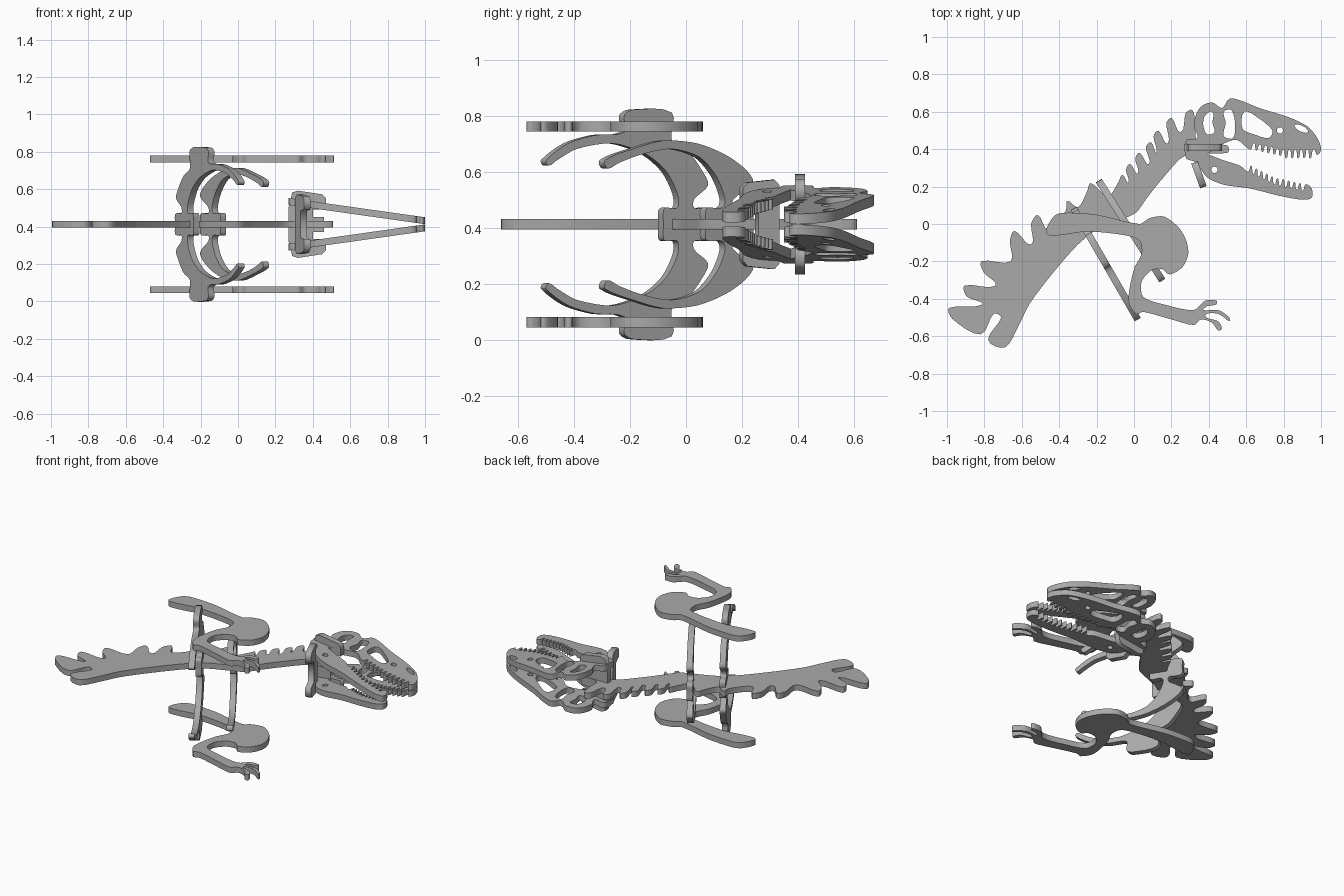
import bpy
import math
from mathutils import Matrix, Vector

if "Cube" in bpy.data.objects:
    bpy.data.objects.remove(bpy.data.objects["Cube"], do_unlink=True)

UNIT = 0.01          # outlines are written in hundredths
MIDDLE = 0.4125      # height of the mirror plane
THICK = 0.037        # sheet thickness

grey = bpy.data.materials.new("plain_grey")
grey.use_nodes = True
colour = (0.4, 0.4, 0.4, 1)
grey.diffuse_color = colour
grey.node_tree.nodes["Principled BSDF"].inputs["Base Color"].default_value = colour


def rounded(points, steps=4, pull=0.4):
    """Closed smooth outline through the given points."""
    pts = [Vector(p) for p in points]
    count = len(pts)
    result = []
    for i in range(count):
        a, b, c, d = (pts[(i + k) % count] for k in (-1, 0, 1, 2))
        reach = (c - b).length
        start = (c - a).normalized() * reach * pull * 2
        end = (d - b).normalized() * reach * pull * 2
        for s in range(steps):
            t = s / steps
            result.append(b * (2 * t**3 - 3 * t**2 + 1) + c * (3 * t**2 - 2 * t**3)
                          + start * (t**3 - 2 * t**2 + t) + end * (t**3 - t**2))
    return result


def plate(name, outline, matrix, holes=(), smooth=True):
    """Cut sheet with holes, placed by a matrix."""
    curve = bpy.data.curves.new(name, "CURVE")
    curve.dimensions = "2D"
    curve.fill_mode = "BOTH"
    curve.extrude = THICK / 2
    for loop in [outline, *holes]:
        loop = rounded(loop) if smooth else [Vector(p) for p in loop]
        spline = curve.splines.new("POLY")
        spline.points.add(len(loop) - 1)
        for point, co in zip(spline.points, loop):
            point.co = (co.x * UNIT, co.y * UNIT, 0, 1)
        spline.use_cyclic_u = True
    helper = bpy.data.objects.new(name + "_helper", curve)
    bpy.context.collection.objects.link(helper)
    graph = bpy.context.evaluated_depsgraph_get()
    mesh = bpy.data.meshes.new_from_object(helper.evaluated_get(graph))
    bpy.data.objects.remove(helper, do_unlink=True)
    mesh.transform(matrix)
    mesh.materials.clear()
    mesh.materials.append(grey)
    obj = bpy.data.objects.new(name, mesh)
    bpy.context.collection.objects.link(obj)
    return obj


def level(z):
    return Matrix.Translation((0, 0, z))


def mirrored(half):
    """Close a half outline by reflecting it across its own axis."""
    return half + [(x, -y) for x, y in reversed(half[1:-1])]


def teeth(start, end, count, height):
    """Zigzag row from start to end, tips offset by height."""
    a, b = Vector(start), Vector(end)
    row = []
    for i in range(count):
        row.append(tuple(a.lerp(b, i / count)))
        tip = a.lerp(b, (i + 0.6) / count)
        row.append((tip.x, tip.y + height))
    return row


def spikes(tips, valleys, width):
    """Blunt back spikes, each followed by its valley."""
    row = []
    for tip, valley in zip(tips, valleys):
        along = (Vector(valley) - Vector(tip)).normalized()
        side = Vector((-along.y, along.x)) * width / 2
        blunt = Vector(tip) + along
        row += [tuple(blunt - side), tuple(blunt + side), valley]
    return row


def disc(x, y, radius):
    return [(x + radius * math.cos(k * math.pi / 3),
             y + radius * math.sin(k * math.pi / 3)) for k in range(6)]


# Spine: slotted tail end, back spikes, neck tongue and belly edge
tail_end = [(-69, -66), (-78, -62), (-71, -50), (-75, -48), (-82, -59)]
tail = spikes(
    [(-99, -48), (-91, -36), (-82, -23), (-66, -6), (-54, 3)],
    [(-81, -43), (-74, -33), (-66, -20), (-55, -11), (-46, -3)], 6)
back = spikes(
    [(-37, 10), (-25, 20)],
    [(-30, 9), (-14, 15)], 5)
neck = spikes(
    [(-8, 25), (-4, 31), (1, 37), (7, 43), (11, 49), (18, 56), (29, 61)],
    [(-3, 22), (2, 27), (8, 32), (12, 38), (18, 43), (25, 49), (33, 52)], 4)
belly = [(34, 44), (50, 42), (50, 38), (28, 37), (15, 24), (7, 14), (1, 6),
         (-8, 2), (-20, -3), (-30, -11), (-39, -21), (-48, -32), (-56, -43),
         (-62, -55)]
plate("spine", tail_end + tail + back + neck + belly, level(MIDDLE))

# Ribs: each a double hoop standing on a slanted line across the spine
rear_half = [(8, 0), (8, 5), (6, 6), (2, 6), (2, 9), (7, 14), (5, 19),
             (0, 26), (-6, 30), (-6, 40), (-20, 41), (-23, 39), (-23, 33),
             (-33, 32), (-43, 29), (-51, 23), (-50, 21), (-47, 23),
             (-40, 27), (-27, 29), (-15, 25), (-8, 19), (-4, 11), (-4, 6),
             (-8, 6), (-9, 5), (-9, 0)]
front_half = [(23, 0), (23, 5), (21, 6), (16, 6), (16, 9), (23, 15), (20, 20),
              (13, 25), (3, 29), (-9, 30), (-20, 27), (-30, 23), (-29, 20),
              (-25, 22), (-17, 25), (-6, 27), (4, 24), (10, 17), (13, 9),
              (12, 6), (7, 6), (6, 5), (6, 0)]
for name, half, x, degrees in (("rear_rib", rear_half, -0.275, 60),
                               ("front_rib", front_half, -0.041, 57.5)):
    angle = math.radians(degrees)
    slant = 1 / math.tan(angle)
    place = Matrix(((-slant, 0, math.sin(angle), x),
                    (1, 0, math.cos(angle), 0),
                    (0, 1, 0, MIDDLE),
                    (0, 0, 0, 1)))
    plate(name, mirrored(half), place)

# Arm: shoulder blade, round shoulder lobe, forearm and clawed hand
shoulder = [(-47, -5), (-43, 4), (-38, 6), (-20, 5), (3, 0), (8, 3), (16, 4),
            (24, -2), (28, -9), (29, -16), (26, -23), (19, -27), (15, -24),
            (9, -25), (4, -31), (5, -39)]
hand = [(16, -43), (32, -46), (38, -41), (44, -41), (44, -43), (39, -44),
        (37, -46), (45, -46), (51, -50), (51, -52), (45, -48), (38, -49),
        (45, -52), (47, -56), (45, -57), (42, -53), (36, -51), (32, -54)]
elbow = [(20, -51), (5, -47), (1, -48), (-3, -41), (0, -24), (4, -16),
         (3, -9), (-5, -6), (-25, -4), (-40, -6)]

# Skull half
skull = [(28, 37), (28, 45), (34, 46), (32, 52), (33, 58), (36, 63), (42, 65),
         (47, 62), (51, 67), (57, 66), (67, 62), (83, 57), (93, 52), (98, 46),
         (100, 40), (98, 37)]
skull += teeth((96, 40), (80, 40), 5, -5) + teeth((80, 40), (61, 44), 6, -4)
skull += [(55, 45), (48, 43), (43, 40), (38, 37)]
skull_holes = [
    [(38, 58), (42, 60), (42, 54), (43, 49), (39, 48), (37, 53)],
    [(48, 60), (52, 61), (54, 54), (53, 46), (48, 47), (49, 54)],
    [(59, 60), (66, 57), (74, 50), (72, 46), (64, 48), (58, 51)],
    disc(78, 50, 1.7),
    [(86, 53), (91, 52), (93, 49), (88, 50)]]

# Lower jaw half
jaw = [(28, 35), (28, 39), (37, 38), (48, 34), (57, 31)]
jaw += teeth((61, 28), (75, 21), 5, 4) + teeth((75, 21), (93, 17), 6, 4)
jaw += [(95, 19), (95, 14), (90, 13), (78, 15), (62, 19), (48, 21), (39, 25),
        (33, 33)]

for side, sign in (("left", 1), ("right", -1)):
    plate(side + "_arm", shoulder + hand + elbow, level(MIDDLE + sign * 0.35))
    # Head halves meet towards the snout
    lean = Matrix.Identity(4)
    lean[2][0] = -0.141 * sign
    lean[2][3] = MIDDLE + sign * 0.16
    plate(side + "_skull", skull, lean, skull_holes)
    plate(side + "_jaw", jaw, lean, [disc(43, 29, 1.7)])

# Cross pieces that hold the head halves on the neck
upright = Matrix(((1, 0, 0, 0), (0, 0, 1, 0.408), (0, 1, 0, MIDDLE), (0, 0, 0, 1)))
skull_yoke = [(27, 0), (27, 9), (29, 17), (32, 18), (45, 16), (47, 14),
              (47, 8), (40, 8), (40, 4), (46, 4), (46, 0)]
plate("skull_yoke", mirrored(skull_yoke), upright, smooth=False)

tilt = math.radians(-70)
along = (math.cos(tilt), math.sin(tilt))
jaw_place = Matrix(((along[0], 0, -along[1], 0.33),
                    (along[1], 0, along[0], 0.31),
                    (0, 1, 0, MIDDLE), (0, 0, 0, 1)))
jaw_yoke = [(-2, 0), (-2, 14), (0, 16), (10, 15), (12, 13), (12, 8), (6, 7),
            (6, 0)]
plate("jaw_yoke", mirrored(jaw_yoke), jaw_place, smooth=False)
